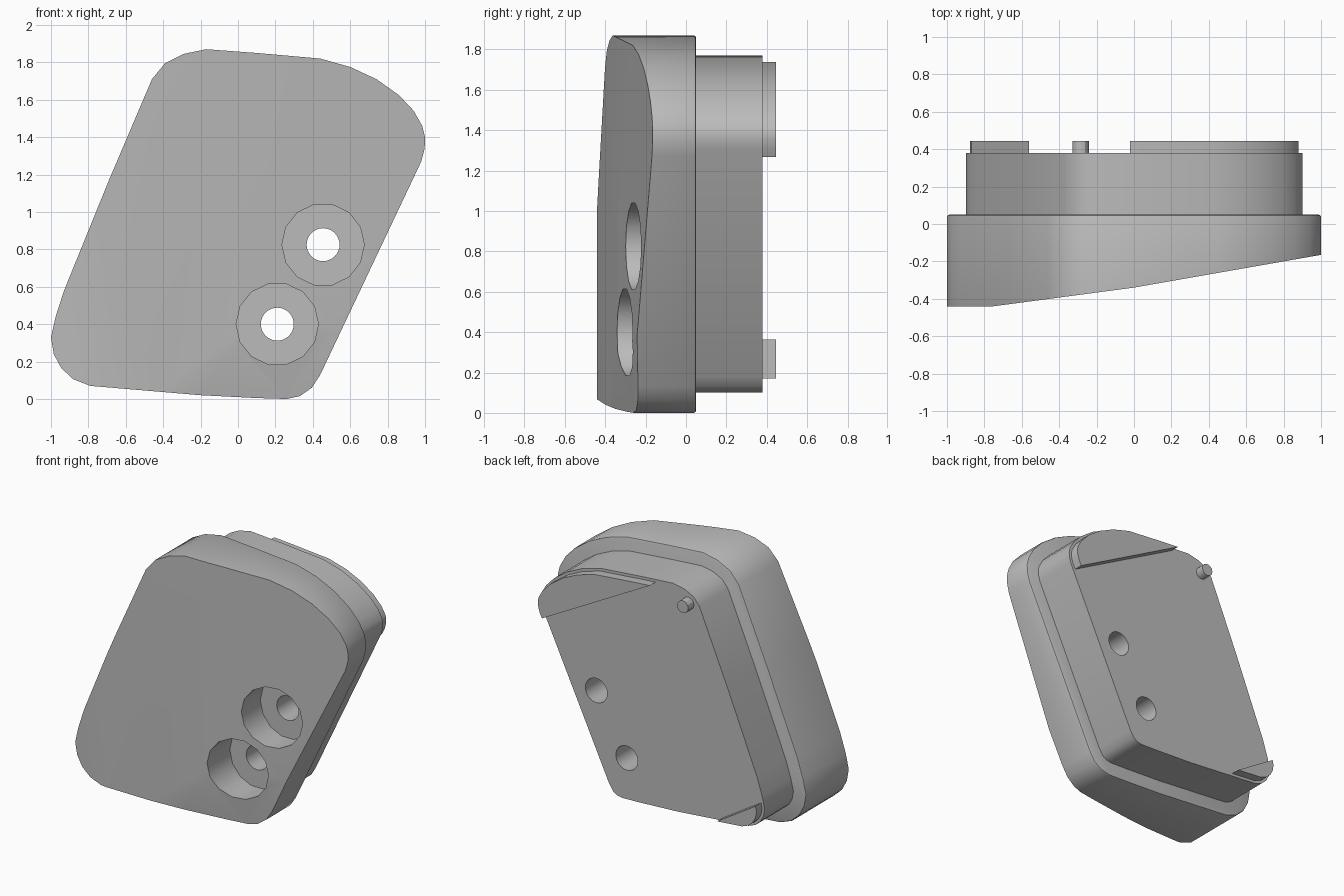
import bpy, bmesh, math
from mathutils import Vector

if "Cube" in bpy.data.objects:
    bpy.data.objects.remove(bpy.data.objects["Cube"], do_unlink=True)

grey = bpy.data.materials.new("plain_grey")
grey.use_nodes = True
GREY = (0.5, 0.5, 0.5, 1)
grey.diffuse_color = GREY
grey.node_tree.nodes["Principled BSDF"].inputs["Base Color"].default_value = GREY

# Skewed, rounded outline in x and z, anticlockwise from the lower left
OUTLINE = [(-1, .33), (-.985, .24), (-.945, .165), (-.88, .105), (-.79, .07),
           (-.2, .02), (.1, .005), (.26, 0), (.33, .015), (.395, .06), (.44, .13),
           (.98, 1.27), (.998, 1.34), (1, 1.4), (.985, 1.46), (.94, 1.54),
           (.86, 1.625), (.74, 1.71), (.6, 1.775), (.44, 1.82), (.1, 1.85),
           (-.17, 1.87), (-.29, 1.845), (-.39, 1.795), (-.46, 1.71),
           (-.69, 1.17), (-.93, .58), (-.975, .44)]


def inset(points, d):
    """Move every side of a closed outline inwards by d."""
    pts = [Vector(p) for p in points]
    result = []
    for i, p in enumerate(pts):
        a = (p - pts[i - 1]).normalized()
        b = (pts[(i + 1) % len(pts)] - p).normalized()
        na, nb = Vector((-a.y, a.x)), Vector((-b.y, b.x))
        result.append(p + (na + nb) * d / (1 + na.dot(nb)))
    return result


def cut(bm, point, normal):
    """Remove what lies on the normal's side and cap the opening."""
    geom = bm.verts[:] + bm.edges[:] + bm.faces[:]
    res = bmesh.ops.bisect_plane(bm, geom=geom, dist=1e-5, plane_co=point,
                                 plane_no=normal, clear_outer=True)
    edges = [e for e in res["geom_cut"] if isinstance(e, bmesh.types.BMEdge)]
    bmesh.ops.edgeloop_fill(bm, edges=edges)


def prism(points, y0, y1):
    bm = bmesh.new()
    face = bm.faces.new([bm.verts.new((x, y0, z)) for x, z in points])
    ext = bmesh.ops.extrude_face_region(bm, geom=[face])["geom"]
    moved = [v for v in ext if isinstance(v, bmesh.types.BMVert)]
    bmesh.ops.translate(bm, verts=moved, vec=(0, y1 - y0, 0))
    bmesh.ops.recalc_face_normals(bm, faces=bm.faces)
    return bm


def round_back(bm, y, width):
    edges = [e for e in bm.edges if all(abs(v.co.y - y) < 1e-4 for v in e.verts)]
    bmesh.ops.bevel(bm, geom=edges, offset=width, segments=2, profile=0.5,
                    affect='EDGES')


def finish(bm, name):
    bmesh.ops.recalc_face_normals(bm, faces=bm.faces)
    mesh = bpy.data.meshes.new(name)
    bm.to_mesh(mesh)
    bm.free()
    mesh.materials.append(grey)
    obj = bpy.data.objects.new(name, mesh)
    bpy.context.collection.objects.link(obj)
    return obj


def circle(x, z, r, n):
    steps = [2 * math.pi * i / n for i in range(n)]
    return [(x + r * math.cos(t), z + r * math.sin(t)) for t in steps]


def activate(obj):
    bpy.ops.object.select_all(action='DESELECT')
    obj.select_set(True)
    bpy.context.view_layer.objects.active = obj


def drill(obj, points, y0, y1):
    cutter = finish(prism(points, y0, y1), "hole_cutter")
    cutter.hide_render = True
    activate(obj)
    mod = obj.modifiers.new("hole", 'BOOLEAN')
    mod.operation, mod.solver, mod.object = 'DIFFERENCE', 'EXACT', cutter
    bpy.ops.object.modifier_apply(modifier=mod.name)
    bpy.data.objects.remove(cutter, do_unlink=True)


# Body, its front sloped by planes given as y at the origin, x slope, z slope
bm = prism(OUTLINE, -.44, .05)
round_back(bm, .05, .012)
for y, sx, sz in [(-.34, .133, 0), (-.34, .175, 0), (-.309, .1945, -.11)]:
    cut(bm, (0, y, 0), (sx, -1, sz))
body = finish(bm, "body")

# Plug standing out from the back
plug = finish(prism(inset(OUTLINE, .1), .03, .38), "back_plug")

# Screw holes with wide recesses in the front
for x, z in [(.455, .825), (.21, .4)]:
    drill(body, circle(x, z, .22, 14), -.7, -.08)
    for part in (body, plug):
        drill(part, circle(x, z, .088, 32), -.6, .6)

# Retaining lips at two corners, each cut off along a chord
parts = [body, plug]
for name, a, b in [("upper_lip", (.05, 1.70), (.88, 1.25)),
                   ("lower_lip", (-.56, .17), (-.88, .37))]:
    bm = prism(inset(OUTLINE, .12), .37, .445)
    dx, dz = b[0] - a[0], b[1] - a[1]
    cut(bm, (a[0], 0, a[1]), (dz, 0, -dx))
    parts.append(finish(bm, name))

# Small locating peg
parts.append(finish(prism(circle(-.285, 1.655, .045, 12), .37, .445), "peg"))

for part in parts:
    activate(part)
    bpy.ops.object.shade_smooth_by_angle(angle=math.radians(30))
